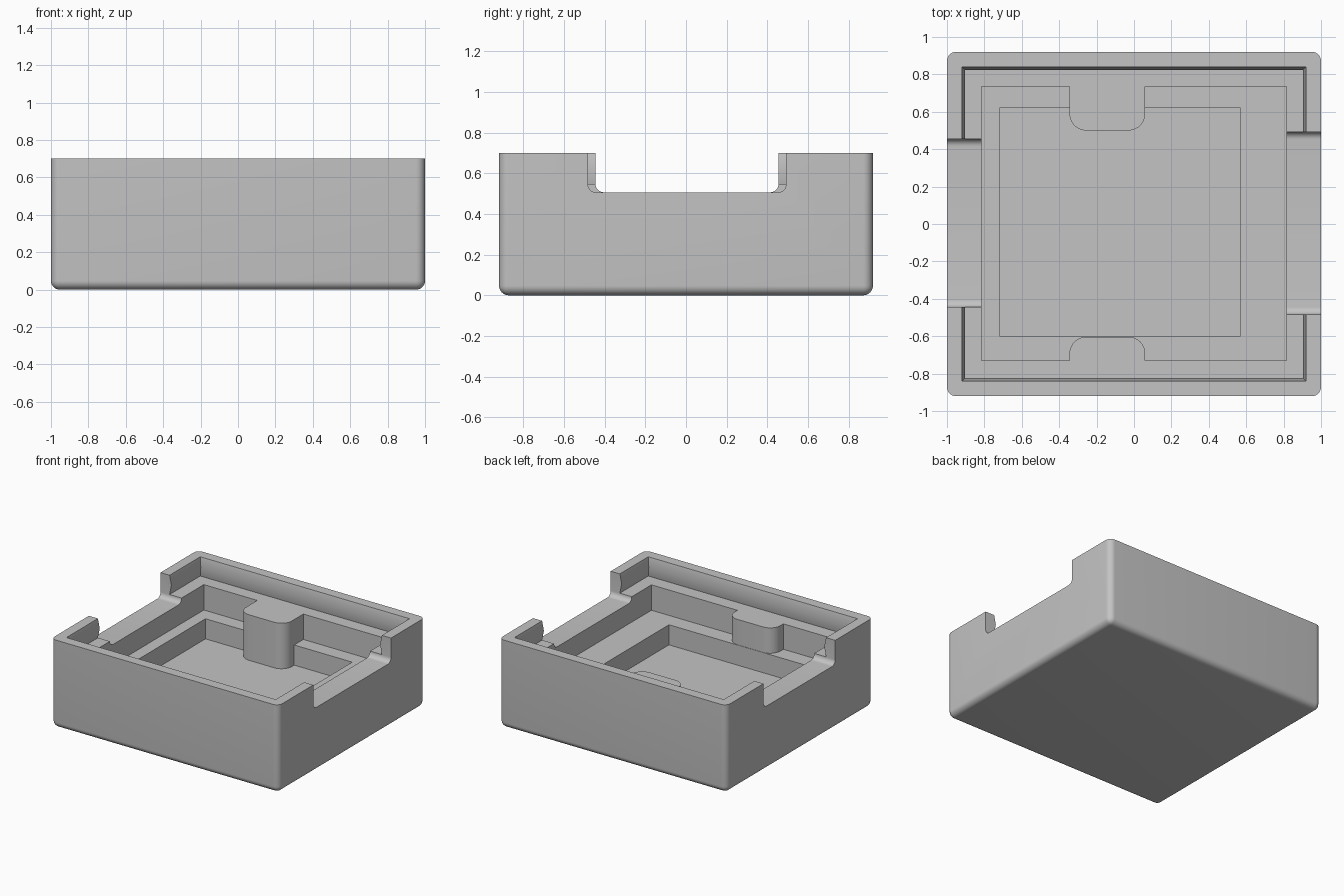
import bpy, bmesh, math
from mathutils import Matrix

cube = bpy.data.objects.get("Cube")
if cube:
    bpy.data.objects.remove(cube, do_unlink=True)

HX, HY, TOP = 1.0, 0.92, 0.70
SHELF, LEDGE, FLOOR = 0.547, 0.345, 0.185
TAB_X0, TAB_X1, TAB_R = -0.345, 0.06, 0.09

grey = bpy.data.materials.new("plain_grey")
grey.use_nodes = True
grey.diffuse_color = (0.55, 0.55, 0.55, 1)
grey.node_tree.nodes["Principled BSDF"].inputs["Base Color"].default_value = (0.55, 0.55, 0.55, 1)


def finish(name, bm):
    bmesh.ops.recalc_face_normals(bm, faces=bm.faces)
    mesh = bpy.data.meshes.new(name)
    bm.to_mesh(mesh)
    bm.free()
    mesh.materials.append(grey)
    obj = bpy.data.objects.new(name, mesh)
    bpy.context.collection.objects.link(obj)
    return obj


def stack(name, rings):
    """Solid through matching rings of 3D points."""
    bm = bmesh.new()
    loops = [[bm.verts.new(p) for p in ring] for ring in rings]
    bm.faces.new(loops[0])
    bm.faces.new(loops[-1])
    for a, b in zip(loops, loops[1:]):
        for i in range(len(a)):
            j = (i + 1) % len(a)
            bm.faces.new((a[i], a[j], b[j], b[i]))
    return finish(name, bm)


def prism(name, outline, z0, z1):
    return stack(name, [[(x, y, z) for x, y in outline] for z in (z0, z1)])


def rect(hx, hy):
    return [(-hx, -hy), (hx, -hy), (hx, hy), (-hx, hy)]


def arc(cx, cy, r, start, end, steps=10):
    return [(cx + r * math.cos(math.radians(start + (end - start) * i / steps)),
             cy + r * math.sin(math.radians(start + (end - start) * i / steps)))
            for i in range(steps + 1)]


def tab(wall, tip):
    """Outline of a rounded tab from a wall, listed from left to right."""
    s = 1 if tip > wall else -1
    y = tip - s * TAB_R
    return ([(TAB_X0, wall)]
            + arc(TAB_X0 + TAB_R, y, TAB_R, 180, 180 - s * 90)
            + arc(TAB_X1 - TAB_R, y, TAB_R, s * 90, 0)
            + [(TAB_X1, wall)])


# Tray block, with rounded sides and base and a crisp rim
bm = bmesh.new()
bmesh.ops.create_cube(bm, size=1, matrix=Matrix.Translation((0, 0, TOP / 2))
                      @ Matrix.Diagonal((2 * HX, 2 * HY, TOP, 1)))
edges = [e for e in bm.edges if min(v.co.z for v in e.verts) < 0.01]
bmesh.ops.bevel(bm, geom=edges, offset=0.048, segments=8, profile=0.5, affect='EDGES')
tray = finish("tray", bm)

# Lid recess, pinched halfway down by a snap ridge
levels = [(SHELF, 0), (0.625, 0.016), (TOP, 0), (TOP + 0.1, 0)]
recess = stack("lid_recess_cutter",
               [[(x, y, z) for x, y in rect(0.92 - d, 0.84 - d)] for z, d in levels])

# Upper pocket with a tab at the front and at the back
upper = ([(-0.815, -0.73)] + tab(-0.73, -0.603) + [(0.815, -0.73), (0.815, 0.735)]
         + tab(0.735, 0.5)[::-1] + [(-0.815, 0.735)])
upper_pocket = prism("upper_pocket_cutter", upper, LEDGE, TOP + 0.1)

# Deeper pocket that runs around the back tab
lower = ([(-0.72, -0.6), (0.57, -0.6), (0.57, 0.62)]
         + tab(0.62, 0.5)[::-1] + [(-0.72, 0.62)])
tab_points = []
for x, y in lower:
    tab_points.append((x, y))
lower_pocket = prism("lower_pocket_cutter", tab_points, FLOOR, LEDGE + 0.1)


# Side notches with filleted floors
def notch(name, x0, x1, half, r=0.04, z=0.507, mid=0.005):
    outline = ([(mid - half, TOP + 0.1)]
               + arc(mid - half + r, z + r, r, 180, 270, 8)
               + arc(mid + half - r, z + r, r, 270, 360, 8)
               + [(mid + half, TOP + 0.1)])
    return stack(name, [[(x, y, h) for y, h in outline] for x in (x0, x1)])


cutters = [recess, upper_pocket, lower_pocket,
           notch("left_notch_cutter", 0.78, 1.1, 0.488),
           notch("right_notch_cutter", -1.1, -0.78, 0.45)]

# Carve the tray, then drop the cutters
bpy.ops.object.select_all(action='DESELECT')
bpy.context.view_layer.objects.active = tray
tray.select_set(True)
for cutter in cutters:
    cutter.hide_render = True
    mod = tray.modifiers.new(cutter.name, 'BOOLEAN')
    mod.operation = 'DIFFERENCE'
    mod.solver = 'EXACT'
    mod.object = cutter
    bpy.ops.object.modifier_apply(modifier=mod.name)
for cutter in cutters:
    bpy.data.objects.remove(cutter, do_unlink=True)

bpy.ops.object.shade_smooth_by_angle(angle=math.radians(30))
